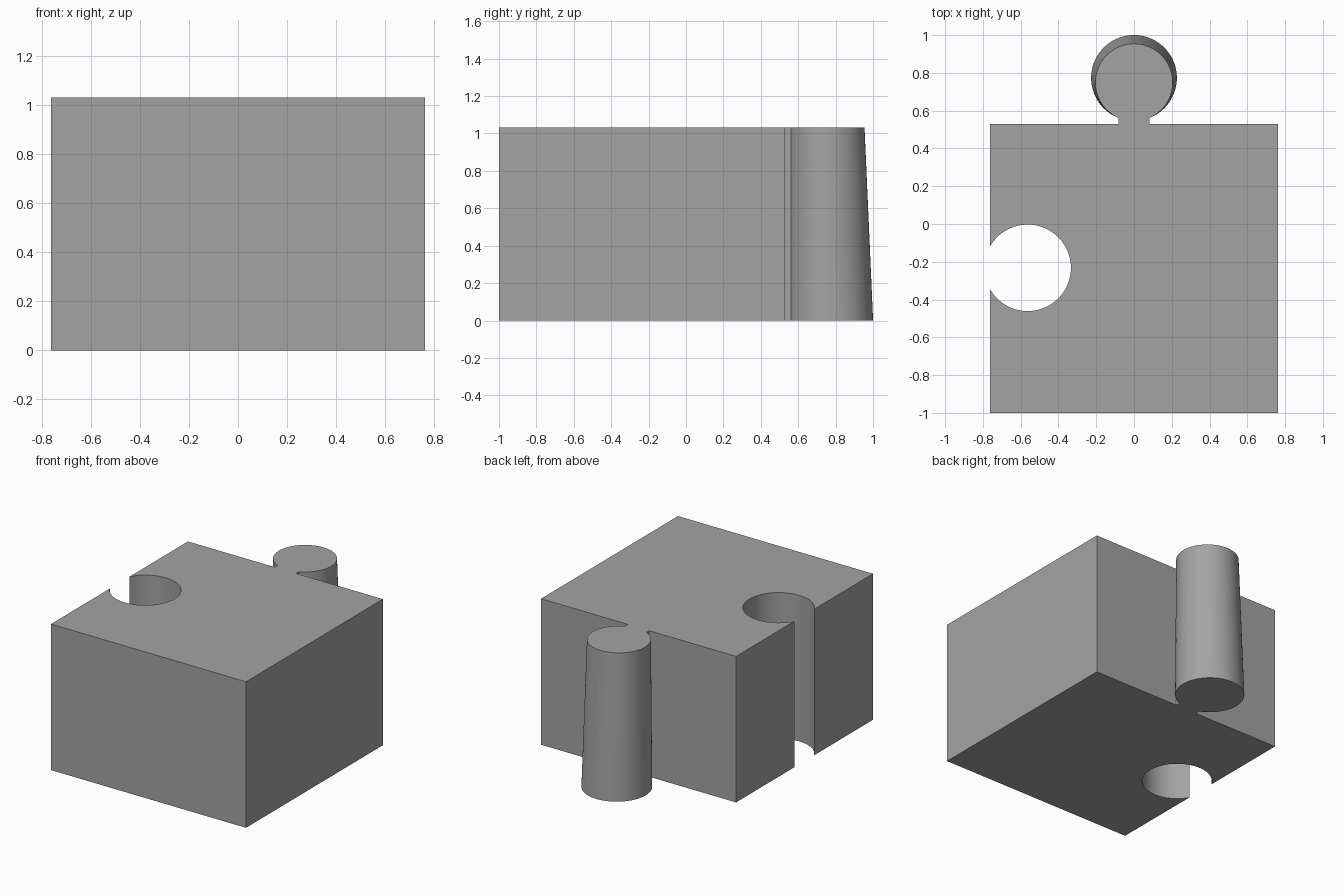
import bpy, bmesh, math

if "Cube" in bpy.data.objects:
    bpy.data.objects.remove(bpy.data.objects["Cube"])

HEIGHT = 1.033
HALF_X, FRONT, BACK = 0.763, -1.0, 0.53
NECK = 0.083                      # half width of the knob's neck
NECK_Y = 0.562                    # where the neck meets the knob
SOCKET_X, SOCKET_Y, SOCKET_R = -0.563, -0.232, 0.229


def arc(cx, cy, r, start, end, steps):
    return [(cx + r * math.cos(start + (end - start) * i / steps),
             cy + r * math.sin(start + (end - start) * i / steps))
            for i in range(steps + 1)]


def outline(knob_r):
    # Counter-clockwise plan of the piece: block, knob at the back, socket at the left
    pts = [(-HALF_X, FRONT), (HALF_X, FRONT), (HALF_X, BACK), (NECK, BACK)]
    knob_y = NECK_Y + math.sqrt(knob_r ** 2 - NECK ** 2)
    a = math.asin(NECK / knob_r)
    pts += arc(0, knob_y, knob_r, a - math.pi / 2, 1.5 * math.pi - a, 64)
    pts += [(-NECK, BACK), (-HALF_X, BACK)]
    b = math.pi - math.acos((SOCKET_X + HALF_X) / SOCKET_R)
    pts += arc(SOCKET_X, SOCKET_Y, SOCKET_R, b, -b, 64)
    return pts


# Loft the plan upward; only the knob tapers
bm = bmesh.new()
low = [bm.verts.new((x, y, 0)) for x, y in outline(0.227)]
high = [bm.verts.new((x, y, HEIGHT)) for x, y in outline(0.205)]
n = len(low)
bm.faces.new(low[::-1])
bm.faces.new(high)
for i in range(n):
    j = (i + 1) % n
    bm.faces.new((low[i], low[j], high[j], high[i]))
bmesh.ops.recalc_face_normals(bm, faces=bm.faces)
mesh = bpy.data.meshes.new("puzzle_block")
bm.to_mesh(mesh)
bm.free()

block = bpy.data.objects.new("puzzle_block", mesh)
bpy.context.collection.objects.link(block)
grey = bpy.data.materials.new("grey")
grey.diffuse_color = (0.37, 0.37, 0.37, 1)
grey.use_nodes = True
grey.node_tree.nodes["Principled BSDF"].inputs["Base Color"].default_value = grey.diffuse_color
mesh.materials.append(grey)

# Smooth curved walls, crisp corners
bpy.context.view_layer.objects.active = block
block.select_set(True)
bpy.ops.object.shade_smooth_by_angle(angle=math.radians(25))
